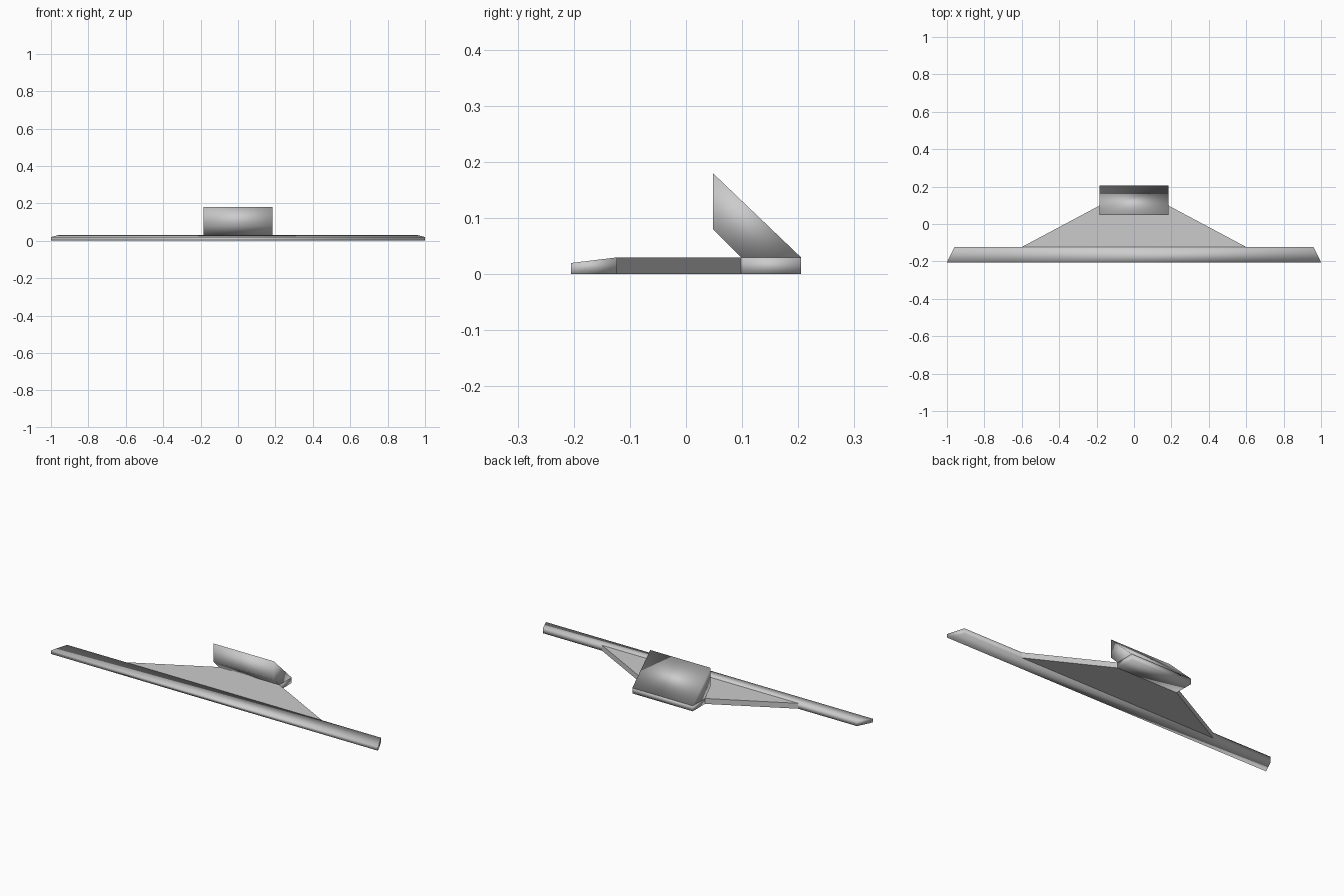
import bpy

cube = bpy.data.objects.get("Cube")
if cube:
    bpy.data.objects.remove(cube, do_unlink=True)

# One plain grey paint for every part
grey = bpy.data.materials.new("plain grey")
grey.use_nodes = True
grey.diffuse_color = (0.6, 0.6, 0.6, 1)
grey.node_tree.nodes["Principled BSDF"].inputs["Base Color"].default_value = (0.6, 0.6, 0.6, 1)


def loft(name, first, second, smooth):
    """Solid between two matching rings of points."""
    n = len(first)
    faces = [tuple(range(n)), tuple(range(n, 2 * n))]
    faces += [(i, (i + 1) % n, n + (i + 1) % n, n + i) for i in range(n)]
    mesh = bpy.data.meshes.new(name)
    mesh.from_pydata(first + second, [], faces)
    mesh.materials.append(grey)
    obj = bpy.data.objects.new(name, mesh)
    bpy.context.collection.objects.link(obj)
    bpy.context.view_layer.objects.active = obj
    obj.select_set(True)
    bpy.ops.object.mode_set(mode='EDIT')
    bpy.ops.mesh.select_all(action='SELECT')
    bpy.ops.mesh.normals_make_consistent(inside=False)
    bpy.ops.object.mode_set(mode='OBJECT')
    for face in mesh.polygons:
        face.use_smooth = smooth
    obj.select_set(False)
    return obj


def across(name, profile, smooth):
    """Symmetric solid from (half width, y, z) points."""
    return loft(name, [(-w, y, z) for w, y, z in profile],
                [(w, y, z) for w, y, z in profile], smooth)


HALF = 0.185   # half width of the rear block and raised panel
TOP = 0.03     # height of the flat plate

# Long front blade with swept tips and a sloping top
across("front_blade", [(1, -0.205, 0), (1, -0.205, 0.02),
                       (0.96, -0.123, TOP), (0.96, -0.123, 0)], True)

# Tapering plate joining the blade to the rear block
across("centre_plate", [(0.6, -0.123, 0), (0.6, -0.123, TOP),
                        (HALF, 0.098, TOP), (HALF, 0.098, 0)], False)

# Rear mounting block
across("rear_block", [(HALF, 0.098, 0), (HALF, 0.098, TOP),
                      (HALF, 0.205, TOP), (HALF, 0.205, 0)], True)

# Raised wedge leaning forward over the plate
across("raised_wedge", [(HALF, 0.098, TOP), (HALF, 0.048, 0.08),
                        (HALF, 0.048, 0.18), (HALF, 0.205, TOP)], True)
